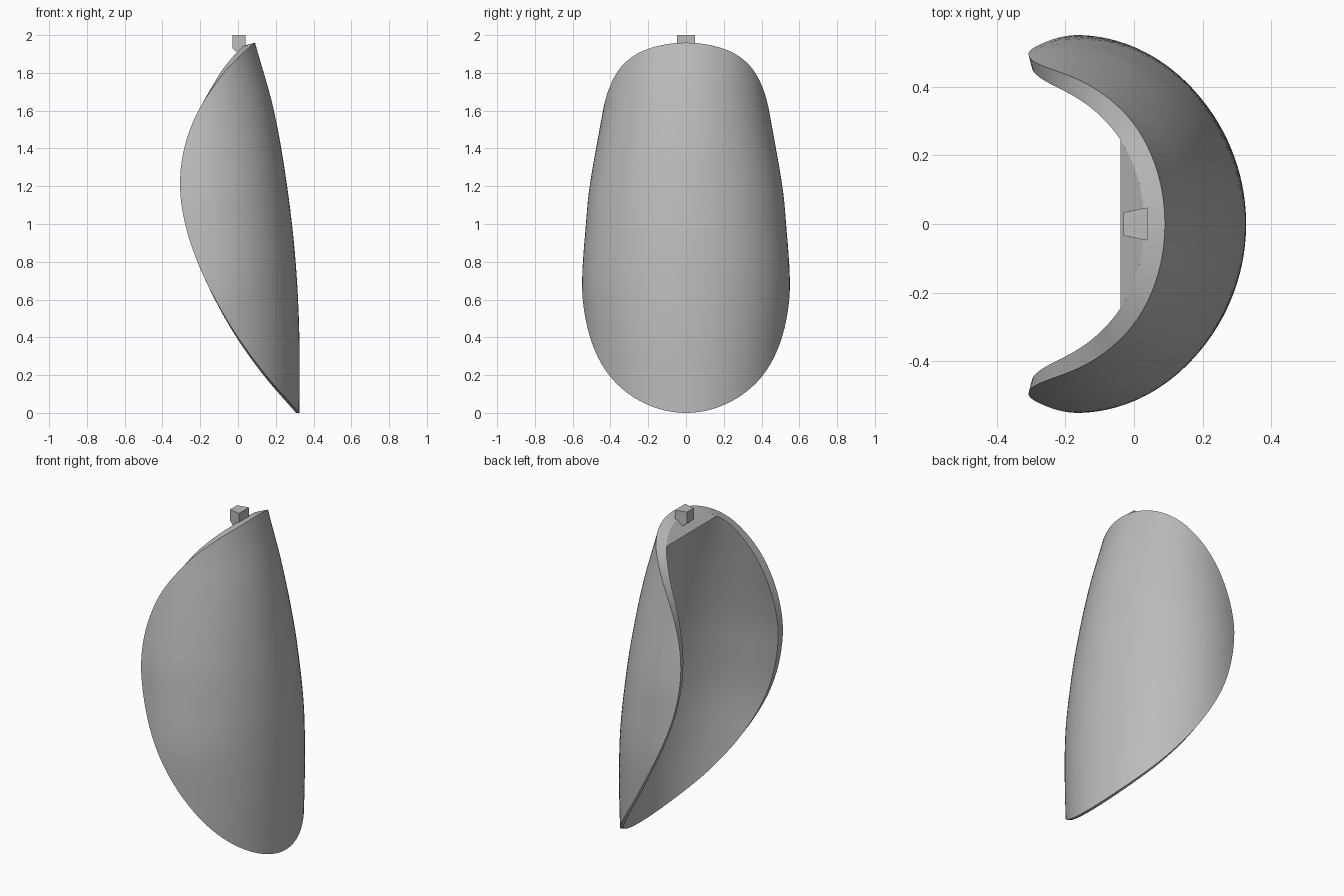
import bpy, math
from mathutils import Vector

if "Cube" in bpy.data.objects:
    bpy.data.objects.remove(bpy.data.objects["Cube"])

grey = bpy.data.materials.new("neutral grey")
grey.diffuse_color = (0.5, 0.5, 0.5, 1)
grey.use_nodes = True
grey.node_tree.nodes["Principled BSDF"].inputs["Base Color"].default_value = grey.diffuse_color

TOP = 1.96
# profiles as (height, value): spine, cut edge, section centre, half width, thickness
SPINE = [(0, .325), (.4, .325), (.8, .305), (1.2, .26), (1.6, .19), (TOP, .09)]
EDGE = [(0, .325), (.2, .148), (.4, 0), (.6, -.12), (.8, -.215), (1, -.28), (1.2, -.307),
        (1.4, -.285), (1.6, -.21), (1.8, -.075), (1.9, .02), (TOP, .09)]
CENTRE = [(0, -.17), (.7, -.17), (1.2, -.2), (1.6, -.22), (TOP, -.24)]
WIDTH = [(0, .52), (.4, .54), (.7, .55), (1, .53), (1.2, .51), (1.6, .44), (1.8, .405), (TOP, .385)]
THICK = [(0, .018), (1.2, .036), (TOP, .063)]


def curve(pts, z):
    """Smooth cubic interpolation through the profile points."""
    n = len(pts)
    i = max(k for k in range(n - 1) if pts[k][0] <= z or k == 0)

    def slope(k):
        a, b = pts[max(k - 1, 0)], pts[min(k + 1, n - 1)]
        return (b[1] - a[1]) / (b[0] - a[0])
    (z0, v0), (z1, v1) = pts[i], pts[i + 1]
    h = z1 - z0
    t = (z - z0) / h
    return ((2*t**3 - 3*t*t + 1) * v0 + (t**3 - 2*t*t + t) * h * slope(i)
            + (3*t*t - 2*t**3) * v1 + (t**3 - t*t) * h * slope(i + 1))


def outer(z, t):
    c = curve(CENTRE, z)
    return Vector((c + (curve(SPINE, z) - c) * math.cos(t), curve(WIDTH, z) * math.sin(t), z))


def inner(z, t):
    e = 1e-3
    lo, hi = max(z - e, 0), min(z + e, TOP)
    n = (outer(z, t + e) - outer(z, t - e)).cross(outer(hi, t) - outer(lo, t)).normalized()
    p = outer(z, t) - n * curve(THICK, z)
    p.z = max(p.z, 0)
    return p


def spread(z):
    """Half angle of the section left after the curved cut."""
    c = curve(CENTRE, z)
    return math.acos(max(-1, min(1, (curve(EDGE, z) - c) / (curve(SPINE, z) - c))))


def add(name, verts, faces, smooth=False):
    me = bpy.data.meshes.new(name)
    me.from_pydata([tuple(v) for v in verts], [], faces)
    me.materials.append(grey)
    ob = bpy.data.objects.new(name, me)
    bpy.context.collection.objects.link(ob)
    bpy.context.view_layer.objects.active = ob
    ob.select_set(True)
    bpy.ops.object.mode_set(mode='EDIT')
    bpy.ops.mesh.select_all(action='SELECT')
    bpy.ops.mesh.remove_doubles(threshold=1e-5)
    bpy.ops.mesh.normals_make_consistent(inside=False)
    bpy.ops.object.mode_set(mode='OBJECT')
    if smooth:
        bpy.ops.object.shade_smooth_by_angle(angle=math.radians(35))
    ob.select_set(False)
    return ob


# curved shell: outer and inner skins joined by the rim
ROWS, COLS = 72, 48
verts, faces = [], []
for skin in (outer, inner):
    for r in range(ROWS + 1):
        z = TOP * (1 - math.cos(math.pi * r / ROWS)) / 2
        T = spread(z)
        verts += [skin(z, T * (2 * k / COLS - 1)) for k in range(COLS + 1)]
W, OFF = COLS + 1, (ROWS + 1) * (COLS + 1)
for r in range(ROWS):
    for k in range(COLS):
        a = r * W + k
        faces.append((a, a + 1, a + W + 1, a + W))
        faces.append((a + OFF, a + W + OFF, a + W + 1 + OFF, a + 1 + OFF))
    for a in (r * W, r * W + COLS):
        faces.append((a, a + W, a + W + OFF, a + OFF))
add("curved_shell", verts, faces, True)

# web filling the top of the hollow: a face from a straight chord up to the inner rim
zs = [1.885 + (TOP - 1.885) * (1 - (1 - i / 12) ** 2) for i in range(13)]
rim = [inner(z, -spread(z)) for z in zs] + [inner(z, spread(z)) for z in zs[-2::-1]]
base_z = zs[0]
under = [inner(base_z, spread(base_z) * (2 * i / 24 - 1)) for i in range(25)]
n = len(rim)
wf = [tuple(range(n)), tuple(range(n, 2 * n))]
wf += [(i, i + 1, n + i + 1, n + i) for i in range(n - 1)]
add("top_web", rim + under, wf)

# tapered mounting block with a pointed underside
side = [(-.03, 2), (.04, 2), (.04, 1.945), (.005, 1.9), (-.03, 1.93)]
half = lambda x: .034 + .014 * (x + .03) / .07
bv = [(x, s * half(x), z) for s in (-1, 1) for x, z in side]
bf = [tuple(range(5)), tuple(range(5, 10))] + [(i, (i + 1) % 5, 5 + (i + 1) % 5, 5 + i) for i in range(5)]
add("mounting_block", bv, bf)
